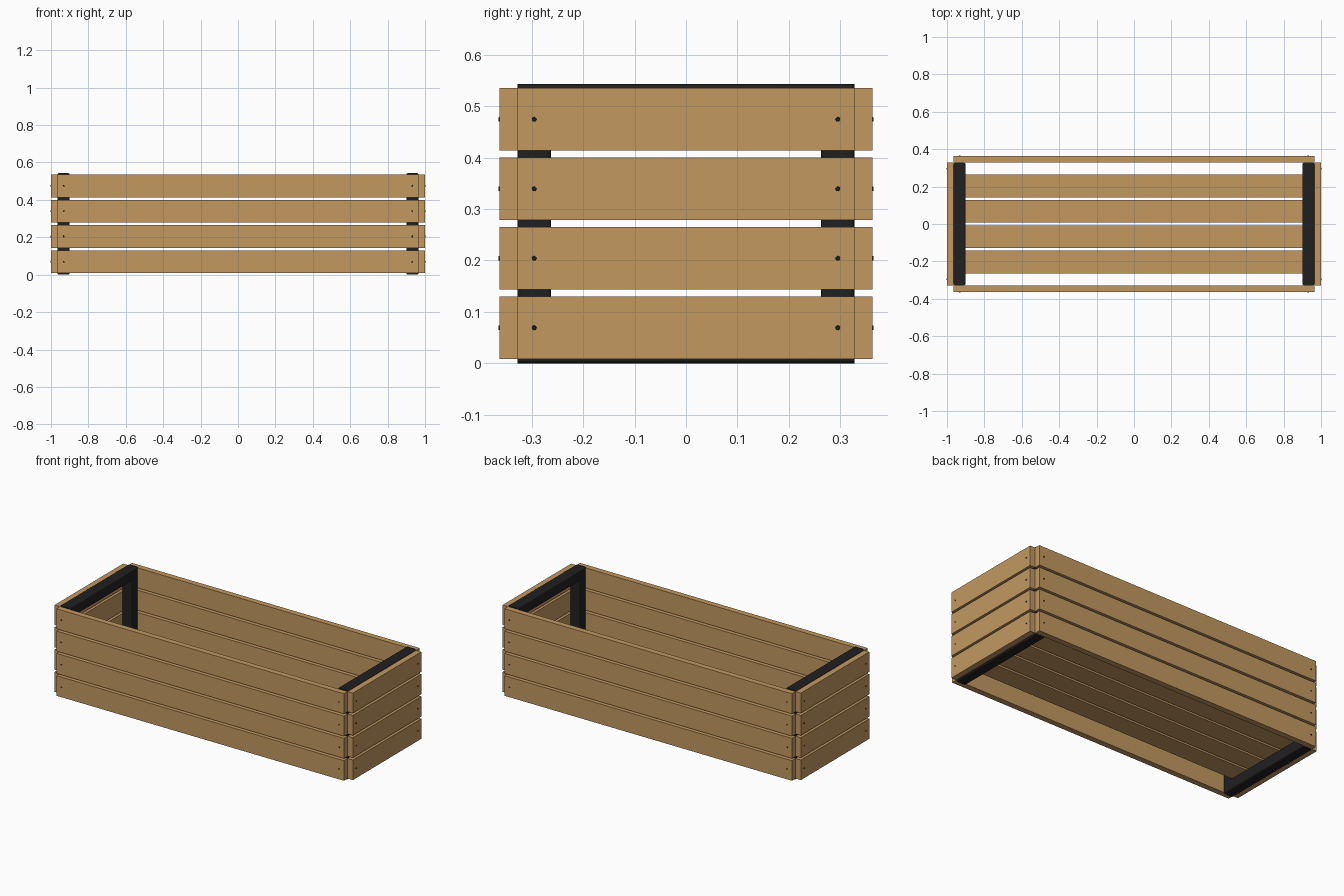
import bpy, bmesh, math
from mathutils import Vector

if "Cube" in bpy.data.objects:
    bpy.data.objects.remove(bpy.data.objects["Cube"])


def material(name, rgb):
    m = bpy.data.materials.new(name)
    m.diffuse_color = (*rgb, 1)
    m.use_nodes = True
    m.node_tree.nodes["Principled BSDF"].inputs["Base Color"].default_value = m.diffuse_color
    return m


WOOD = material("warm wood", (0.54, 0.315, 0.118))
STEEL = material("black steel", (0.0144, 0.0144, 0.0144))

T = 0.035                     # board thickness
BW = 0.122                    # board width
BAR = 0.065                   # square tube size
FX, FY, H = 0.965, 0.328, 0.543   # outer size of the steel frames
LEVELS = [0.069 + 0.1352 * i for i in range(4)]
SLATS = [-0.204, -0.068, 0.068, 0.204]


def finish(name, bm, mat):
    bmesh.ops.recalc_face_normals(bm, faces=bm.faces)
    me = bpy.data.meshes.new(name)
    bm.to_mesh(me)
    bm.free()
    me.materials.append(mat)
    ob = bpy.data.objects.new(name, me)
    bpy.context.collection.objects.link(ob)
    return ob


def board(name, centre, size):
    bm = bmesh.new()
    bmesh.ops.create_cube(bm, size=1)
    for v in bm.verts:
        v.co = Vector(centre) + Vector(a * b for a, b in zip(v.co, size))
    finish(name, bm, WOOD)


def screw(name, pos, normal):
    # low screw head standing just proud of the board
    bm = bmesh.new()
    bmesh.ops.create_cone(bm, cap_ends=True, segments=12, radius1=0.005,
                          radius2=0.004, depth=0.004)
    rot = Vector((0, 0, 1)).rotation_difference(Vector(normal))
    for v in bm.verts:
        v.co = rot @ v.co + Vector(pos)
    finish(name, bm, STEEL)


def end_frame(name, side):
    # rounded square tube swept round a mitred rectangle
    r, section = 0.009, []
    for k, (cx, cd) in enumerate([(1, 1), (-1, 1), (-1, -1), (1, -1)]):
        for j in range(5):
            a = math.radians(90 * k + 22.5 * j)
            section.append((cx * (BAR / 2 - r) + r * math.cos(a),
                            cd * (BAR / 2 - r) + r * math.sin(a)))
    bm = bmesh.new()
    rings = []
    for sy, sz in [(-1, -1), (1, -1), (1, 1), (-1, 1)]:
        rings.append([bm.verts.new((side * (FX - BAR / 2) + x,
                                    sy * (FY - BAR / 2 + d),
                                    H / 2 + sz * (H / 2 - BAR / 2 + d)))
                      for x, d in section])
    n = len(section)
    for i in range(4):
        a, b = rings[i], rings[(i + 1) % 4]
        for j in range(n):
            k = (j + 1) % n
            bm.faces.new((a[j], a[k], b[k], b[j]))
    ob = finish(name, bm, STEEL)
    bpy.context.view_layer.objects.active = ob
    ob.select_set(True)
    bpy.ops.object.shade_smooth_by_angle(angle=math.radians(35))
    ob.select_set(False)


for s, label in ((-1, "left"), (1, "right")):
    end_frame(f"{label}_frame", s)

# side boards and their screws
for i, z in enumerate(LEVELS):
    for s, label in ((-1, "front"), (1, "back")):
        board(f"{label}_board_{i}", (0, s * (FY + T / 2), z), (2 * FX, T, BW))
        for sx in (-1, 1):
            screw(f"{label}_screw", (sx * (FX - BAR / 2), s * (FY + T), z), (0, s, 0))
    for s, label in ((-1, "left"), (1, "right")):
        board(f"{label}_board_{i}", (s * (FX + T / 2), 0, z), (T, 2 * FY, BW))
        for sy in (-1, 1):
            screw(f"{label}_screw", (s * (FX + T), sy * (FY - BAR / 2), z), (s, 0, 0))

# floor slats resting on the lower frame bars
for i, y in enumerate(SLATS):
    board(f"floor_slat_{i}", (0, y, BAR + T / 2), (2 * FX, BW, T))
    for sx in (-1, 1):
        screw("floor_screw", (sx * (FX - BAR / 2), y, BAR + T), (0, 0, 1))
